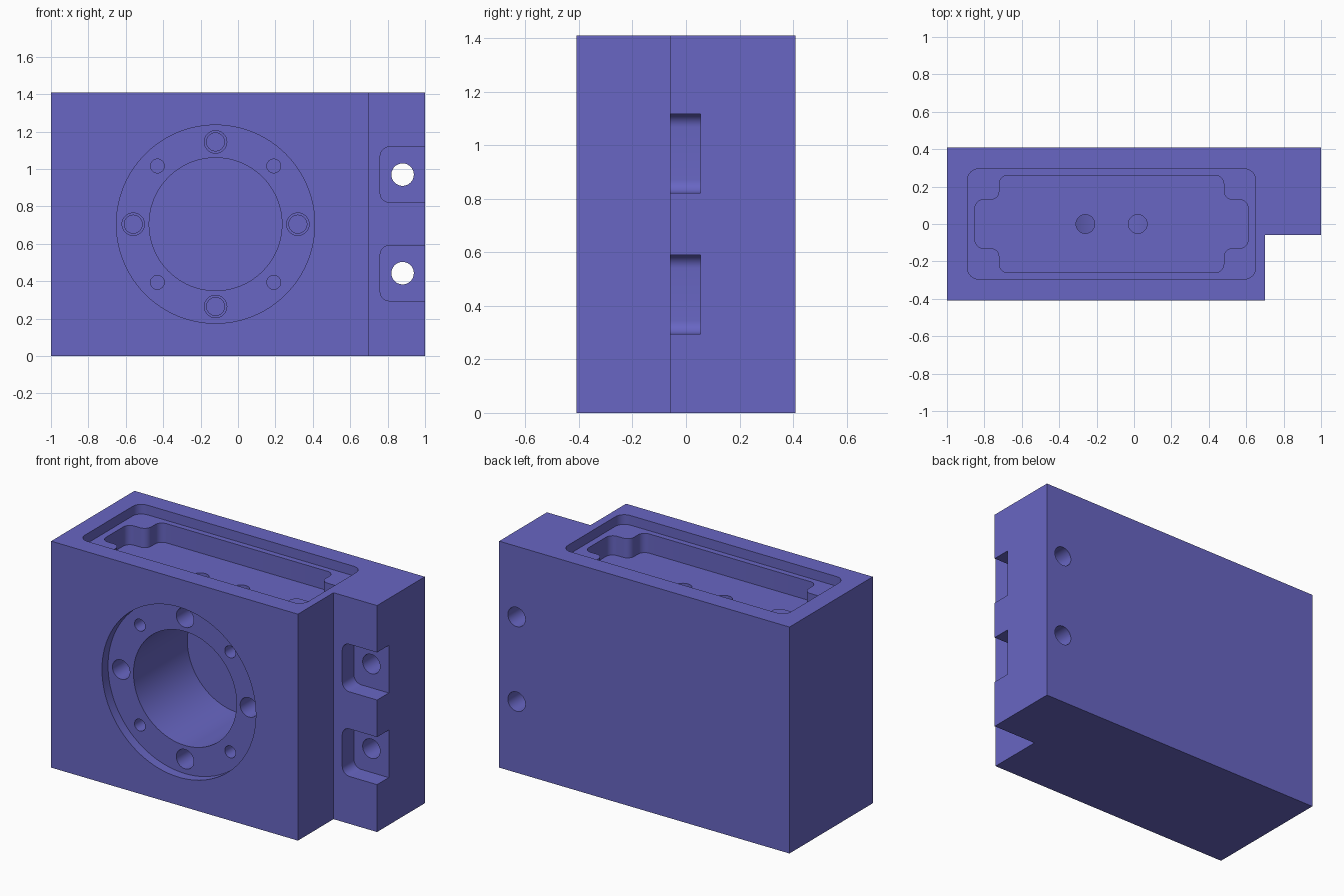
import bpy
import bmesh
from math import sin, cos, pi, tau, radians
from mathutils import Vector

cube = bpy.data.objects.get("Cube")
if cube:
    bpy.data.objects.remove(cube, do_unlink=True)

violet = bpy.data.materials.new("violet blue")
violet.use_nodes = True
color = (0.138, 0.133, 0.546, 1)
violet.diffuse_color = color
violet.node_tree.nodes["Principled BSDF"].inputs["Base Color"].default_value = color

TOP, FRONT, BACK = 1.41, -0.41, 0.41
BORE_X, BORE_Z = -0.12, 0.705


def prism(name, outline, low, high, axis="Z"):
    """Extrude a flat outline along Z (outline in x, y) or Y (outline in x, z)."""
    place = (lambda p, d: (p[0], p[1], d)) if axis == "Z" else (lambda p, d: (p[0], d, p[1]))
    bm = bmesh.new()
    rings = [[bm.verts.new(place(p, d)) for p in outline] for d in (low, high)]
    bm.faces.new(rings[0])
    bm.faces.new(rings[1])
    n = len(outline)
    for i in range(n):
        j = (i + 1) % n
        bm.faces.new((rings[0][i], rings[0][j], rings[1][j], rings[1][i]))
    bmesh.ops.recalc_face_normals(bm, faces=bm.faces)
    mesh = bpy.data.meshes.new(name)
    bm.to_mesh(mesh)
    bm.free()
    mesh.materials.append(violet)
    ob = bpy.data.objects.new(name, mesh)
    bpy.context.collection.objects.link(ob)
    return ob


def circle(x, y, r, n=48):
    return [(x + r * cos(tau * i / n), y + r * sin(tau * i / n)) for i in range(n)]


def fillet(corners, r, steps=8):
    """Round every right-angled corner of an outline."""
    pts = [Vector(c) for c in corners]
    out = []
    for i, p in enumerate(pts):
        u = (pts[i - 1] - p).normalized()
        v = (pts[(i + 1) % len(pts)] - p).normalized()
        c = p + (u + v) * r
        for k in range(steps + 1):
            t = k / steps * pi / 2
            out.append(c - (v * cos(t) + u * sin(t)) * r)
    return out


def rectangle(x0, x1, y0, y1):
    return [(x0, y0), (x1, y0), (x1, y1), (x0, y1)]


# Block with a stepped-back flange on its left side
body = prism("housing_body", [(-1, FRONT), (0.70, FRONT), (0.70, -0.06),
                              (1, -0.06), (1, BACK), (-1, BACK)], 0, TOP)


def cut(cutter):
    cutter.hide_render = True
    mod = body.modifiers.new("cut", "BOOLEAN")
    mod.operation, mod.solver, mod.object = "DIFFERENCE", "EXACT", cutter
    bpy.context.view_layer.objects.active = body
    bpy.ops.object.modifier_apply(modifier=mod.name)
    bpy.data.objects.remove(cutter, do_unlink=True)


# Shallow round recess and the deep blind bore
floor = FRONT + 0.06
cut(prism("recess_cutter", circle(BORE_X, BORE_Z, 0.53, 96), FRONT - 0.1, floor, "Y"))
cut(prism("bore_cutter", circle(BORE_X, BORE_Z, 0.355, 96), FRONT - 0.1, 0.18, "Y"))

# Bolt holes around the bore: large stepped ones on the axes, small on diagonals
for i in range(4):
    a = i * pi / 2
    x, z = BORE_X + 0.44 * cos(a), BORE_Z + 0.44 * sin(a)
    cut(prism("bolt_cutter", circle(x, z, 0.06), FRONT - 0.1, floor + 0.2, "Y"))
    cut(prism("bolt_core_cutter", circle(x, z, 0.048), FRONT - 0.1, floor + 0.28, "Y"))
    a += pi / 4
    x, z = BORE_X + 0.44 * cos(a), BORE_Z + 0.44 * sin(a)
    cut(prism("pin_cutter", circle(x, z, 0.037, 32), FRONT - 0.1, floor + 0.2, "Y"))

# Lid seat and the pocket with stepped corners in the top
cut(prism("seat_cutter", fillet(rectangle(-0.89, 0.65, -0.295, 0.295), 0.06),
          TOP - 0.06, TOP + 0.1))
half = [(0.61, 0.13), (0.48, 0.13), (0.48, 0.26),
        (-0.72, 0.26), (-0.72, 0.13), (-0.85, 0.13)]
pocket = half + [(x, -y) for x, y in reversed(half)]
cut(prism("pocket_cutter", fillet(pocket, 0.045), TOP - 0.18, TOP + 0.1))

# Two ports from the pocket down into the bore
for x in (-0.26, 0.02):
    cut(prism("port_cutter", circle(x, 0, 0.05), BORE_Z, TOP + 0.1))

# Flange notches with through holes
for z in (0.443, 0.97):
    cut(prism("notch_cutter", fillet(rectangle(0.76, 1.2, z - 0.148, z + 0.148), 0.05),
              -0.2, 0.055, "Y"))
    cut(prism("flange_hole_cutter", circle(0.88, z, 0.06), -0.2, BACK + 0.1, "Y"))

bpy.ops.object.select_all(action="DESELECT")
body.select_set(True)
bpy.context.view_layer.objects.active = body
bpy.ops.object.shade_smooth_by_angle(angle=radians(30))
